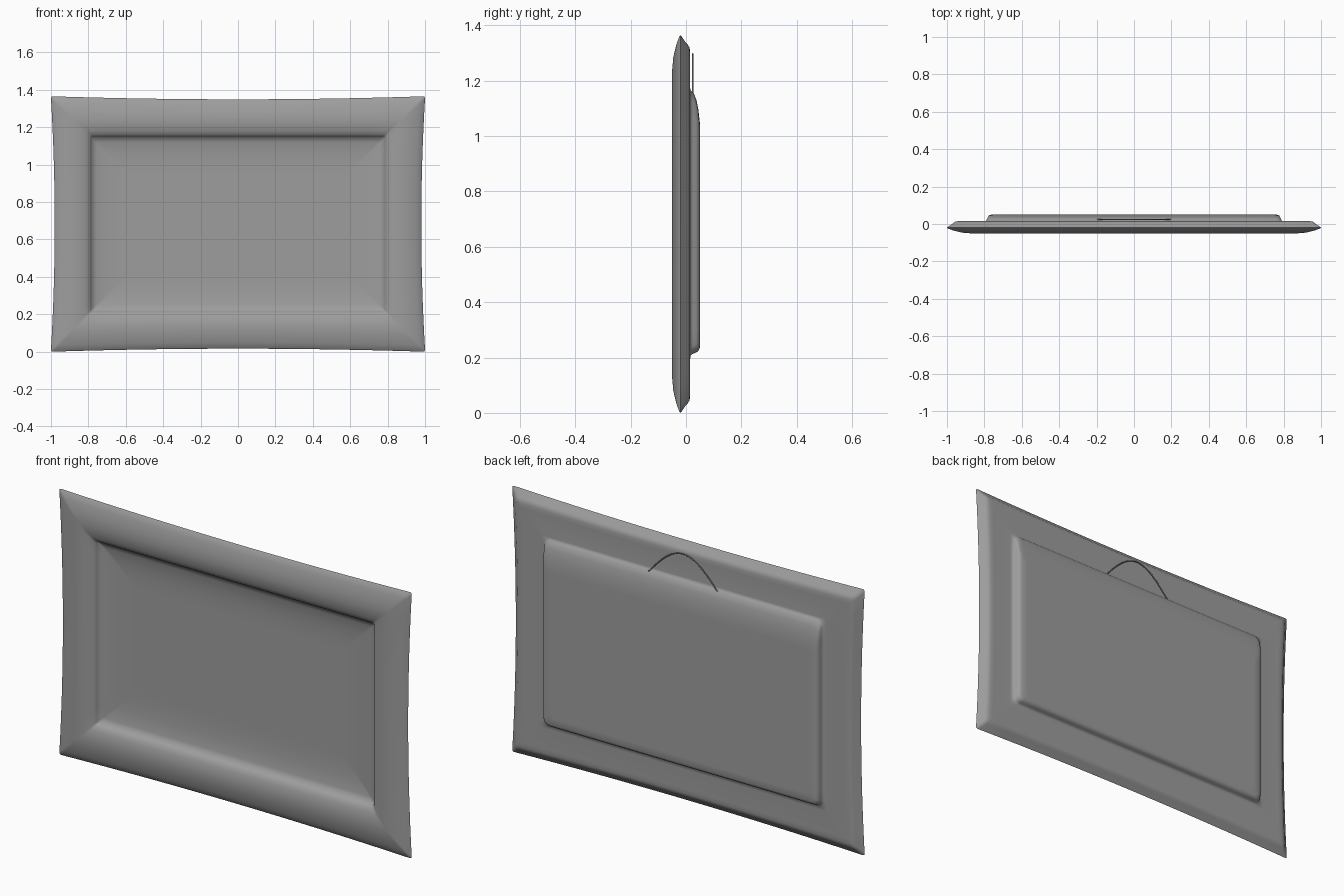
import bpy, bmesh, math
from mathutils import Vector

cube = bpy.data.objects.get("Cube")
if cube:
    bpy.data.objects.remove(cube, do_unlink=True)

HALF_X, HEIGHT = 1.0, 1.365
SIDE_STEPS, CORNER_STEPS = 16, 4
RIM_BACK, PANEL_BACK = 0.015, 0.05


def material(name, rgb):
    m = bpy.data.materials.new(name)
    m.use_nodes = True
    m.diffuse_color = (*rgb, 1)
    m.node_tree.nodes["Principled BSDF"].inputs["Base Color"].default_value = (*rgb, 1)
    return m


def ring(bm, inset, depth, radius, top_slope=0):
    """Rounded rectangle, inset from the outer edge, with sides bowed inward."""
    bow = 0.02 * max(0, 1 - inset / 0.17)
    half, top, bottom = HALF_X - inset, HEIGHT - inset - top_slope, inset
    corners = [(half, top), (-half, top), (-half, bottom), (half, bottom)]
    arcs = []
    for k, (cx, cz) in enumerate(corners):
        ox = cx - math.copysign(radius, cx)
        oz = cz + (radius if k > 1 else -radius)
        angles = [math.pi / 2 * (k + i / CORNER_STEPS) for i in range(CORNER_STEPS + 1)]
        arcs.append([Vector((ox + radius * math.cos(a), depth, oz + radius * math.sin(a)))
                     for a in angles])
    inward = [Vector((0, 0, -0.8)), Vector((1, 0, 0)), Vector((0, 0, 0.8)), Vector((-1, 0, 0))]
    points = []
    for k, arc in enumerate(arcs):
        points += arc
        start, end = arc[-1], arcs[(k + 1) % len(arcs)][0]
        for i in range(1, SIDE_STEPS):
            t = i / SIDE_STEPS
            points.append(start.lerp(end, t) + inward[k] * bow * 4 * t * (1 - t))
    return [bm.verts.new(p) for p in points]


def link(name, data):
    obj = bpy.data.objects.new(name, data)
    data.materials.append(grey)
    bpy.context.collection.objects.link(obj)
    return obj


grey = material("plain grey", (0.34, 0.34, 0.34))

# Frame cross-section as inset and depth: shallow front panel, lip, crest, outer edge
front_profile = [
    (0.42, 0.008), (0.36, 0.008), (0.3, 0.004), (0.245, -0.003), (0.219, -0.011),
    (0.214, -0.022), (0.205, -0.032), (0.185, -0.041), (0.157, -0.047), (0.127, -0.05),
    (0.08, -0.046), (0.035, -0.035), (0.004, -0.024), (0, -0.02),
]
# Stepped rim back
back_profile = [
    (0.006, -0.015), (0.024, -0.003), (0.034, 0.006), (0.044, 0.012),
    (0.057, RIM_BACK), (0.08, RIM_BACK), (0.19, RIM_BACK),
]
# Raised back panel, whose top edge slopes more gently than the others
panel_profile = [
    (0.207, 0.016), (0.212, 0.021), (0.215, 0.029), (0.219, 0.038),
    (0.224, 0.045), (0.236, PANEL_BACK), (0.27, PANEL_BACK), (0.3, PANEL_BACK),
]

bm = bmesh.new()
rings = [ring(bm, inset, y, 0.01) for inset, y in front_profile]
rings += [ring(bm, inset, y, 0.015) for inset, y in back_profile]
for inset, y in panel_profile:
    rise = (y - RIM_BACK) / (PANEL_BACK - RIM_BACK)
    rings.append(ring(bm, inset, y, 0.03, 0.09 * rise ** 3 - 0.009))
for a, b in zip(rings, rings[1:]):
    for i in range(len(a)):
        j = (i + 1) % len(a)
        bm.faces.new((a[i], a[j], b[j], b[i]))
bm.faces.new(rings[0])
bm.faces.new(rings[-1])
bmesh.ops.recalc_face_normals(bm, faces=bm.faces)
mesh = bpy.data.meshes.new("picture_frame")
bm.to_mesh(mesh)
bm.free()
frame = link("picture_frame", mesh)

# Hanging wire arched over the back panel
curve = bpy.data.curves.new("hanging_wire", "CURVE")
curve.dimensions = "3D"
curve.bevel_depth = 0.003
curve.bevel_resolution = 2
curve.use_fill_caps = True
spline = curve.splines.new("POLY")
STEPS = 24
spline.points.add(STEPS)
for i, p in enumerate(spline.points):
    t = 2 * i / STEPS - 1
    p.co = (0.205 * t, 0.024, 1.145 + 0.152 * math.cos(t * math.pi / 2), 1)
wire = link("hanging_wire", curve)

# Smooth shading that keeps the crisp edges
bpy.ops.object.select_all(action="DESELECT")
wire.select_set(True)
bpy.context.view_layer.objects.active = wire
bpy.ops.object.convert(target="MESH")
frame.select_set(True)
bpy.context.view_layer.objects.active = frame
bpy.ops.object.shade_smooth_by_angle(angle=math.radians(50))
